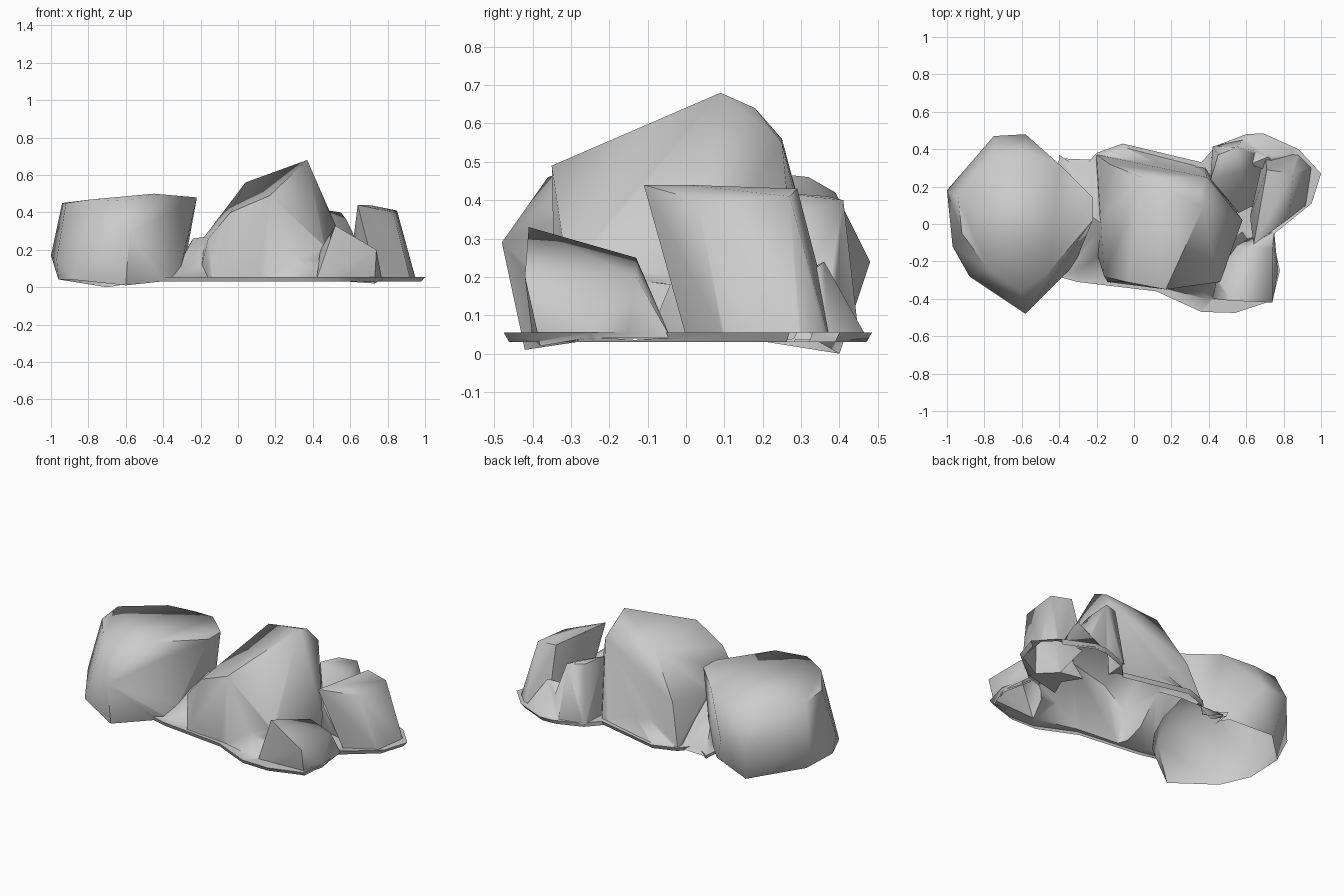
import bpy
import bmesh
from math import radians

cube = bpy.data.objects.get("Cube")
if cube:
    bpy.data.objects.remove(cube, do_unlink=True)

stone = bpy.data.materials.new("light grey stone")
stone.use_nodes = True
grey = (0.6, 0.6, 0.6, 1)
stone.diffuse_color = grey
stone.node_tree.nodes["Principled BSDF"].inputs["Base Color"].default_value = grey


def make_object(name, bm):
    """Turn a bmesh into a stone object."""
    bmesh.ops.recalc_face_normals(bm, faces=bm.faces)
    mesh = bpy.data.meshes.new(name)
    bm.to_mesh(mesh)
    bm.free()
    mesh.materials.append(stone)
    obj = bpy.data.objects.new(name, mesh)
    bpy.context.collection.objects.link(obj)
    return obj


def apron(name, outline, low, high):
    """Thin ground slab with a bevelled rim."""
    bm = bmesh.new()
    top = [bm.verts.new((x, y, high)) for x, y in outline]
    base = [bm.verts.new((x * 0.98, y * 0.97, low)) for x, y in outline]
    bm.faces.new(top)
    bm.faces.new(base)
    for i in range(len(outline)):
        j = (i + 1) % len(outline)
        bm.faces.new((top[i], top[j], base[j], base[i]))
    bmesh.ops.triangulate(bm, faces=[f for f in bm.faces if len(f.verts) > 4])
    return make_object(name, bm)


def add_rock(cluster, name, corners, foot, ground=0.04):
    """Fuse a boulder, spanned by its corners and its flat foot outline, to the cluster."""
    bm = bmesh.new()
    for corner in corners:
        bm.verts.new(corner)
    for x, y in foot:
        bm.verts.new((x, y, ground))
    hull = bmesh.ops.convex_hull(bm, input=bm.verts)
    loose = set(hull["geom_interior"] + hull["geom_unused"])
    bmesh.ops.delete(bm, geom=[v for v in loose if isinstance(v, bmesh.types.BMVert)],
                     context="VERTS")
    boulder = make_object(name, bm)
    fuse = cluster.modifiers.new(name, "BOOLEAN")
    fuse.operation = "UNION"
    fuse.solver = "EXACT"
    fuse.object = boulder
    bpy.ops.object.modifier_apply(modifier=fuse.name)
    bpy.data.objects.remove(boulder, do_unlink=True)


# Low ground apron tying the group together
apron_outline = [
    (-.45, -.27), (-.3, -.31), (.12, -.36), (.36, -.47), (.54, -.475), (.74, -.41),
    (.78, -.25), (.74, -.06), (.95, .11), (1, .27), (.88, .4), (.69, .485), (.6, .48),
    (.44, .42), (.36, .33), (-.06, .43), (-.2, .38), (-.28, .29), (-.4, .37)]
cluster = apron("rock_cluster", apron_outline, .03, .055)
bpy.ops.object.select_all(action="DESELECT")
cluster.select_set(True)
bpy.context.view_layer.objects.active = cluster

# Big rounded boulder at the -x end
round_corners = [
    (-.94, .14, .45), (-.92, -.05, .45), (-.78, -.24, .47), (-.6, -.36, .46),
    (-.45, -.25, .5), (-.22, .02, .48), (-.22, .14, .48), (-.4, .32, .46),
    (-.58, .39, .42), (-.75, .37, .42), (-1, .18, .17), (-.75, .47, .24),
    (-.58, .48, .24), (-.58, -.48, .29), (-.82, -.28, .2), (-.97, -.12, .15),
    (-.6, -.42, .01), (-.7, .4, 0)]
round_foot = [(-.95, .15), (-.96, -.1), (-.88, -.28), (-.32, -.22), (-.3, .18), (-.45, .33)]
add_rock(cluster, "round_boulder", round_corners, round_foot)

# Tall leaning boulder in the middle
tall_corners = [
    (.37, .09, .68), (.36, .18, .64), (.04, .25, .56), (.39, .25, .55), (.17, -.35, .49),
    (-.04, -.31, .4), (-.13, .32, .3), (-.16, -.28, .26), (-.18, .05, .27),
    (.46, -.31, .22), (.58, .02, .2)]
tall_foot = [(-.2, .37), (-.21, -.12), (-.14, -.31), (.17, -.34), (.42, -.3), (.56, .02),
             (.38, .3)]
add_rock(cluster, "tall_boulder", tall_corners, tall_foot, .05)

# Back boulder beside the tall one
back_corners = [(.41, .24, .42), (.45, .37, .41), (.55, .41, .4), (.58, .28, .36),
                (.61, .22, .3), (.56, .06, .24)]
back_foot = [(.42, .415), (.58, .45), (.7, .38), (.64, .1), (.4, .15)]
add_rock(cluster, "back_boulder", back_corners, back_foot, .05)

# Upright boulder at the +x end
upright_corners = [(.64, -.11, .44), (.7, 0, .44), (.71, .29, .43), (.85, .27, .41),
                   (.83, .03, .4), (.62, .04, .28)]
upright_foot = [(.74, 0), (.92, .1), (.95, .3), (.88, .37), (.7, .39), (.64, .1)]
add_rock(cluster, "upright_boulder", upright_corners, upright_foot, .045)

# Small boulder at the front
front_corners = [(.52, -.41, .33), (.74, -.42, .2), (.6, -.13, .25), (.74, -.13, .2),
                 (.44, -.3, .2), (.73, -.38, .02)]
front_foot = [(.42, -.4), (.77, -.25), (.75, -.04), (.5, -.1)]
add_rock(cluster, "front_boulder", front_corners, front_foot, .042)

# Sloping rubble that fills the gaps between boulders
add_rock(cluster, "saddle_rubble", [(-.17, 0, .27), (-.24, .05, .26)],
         [(-.38, .35), (-.27, .28), (-.14, .34), (-.36, -.28), (-.16, -.27)], .038)
add_rock(cluster, "rear_rubble", [(.1, .26, .26), (.35, .2, .26), (0, .2, .25)],
         [(-.19, .375), (-.06, .42), (.33, .32)], .037)
add_rock(cluster, "corner_rubble", [(.62, .32, .22), (.72, .36, .24), (.8, .25, .15)],
         [(.45, .41), (.6, .47), (.69, .475), (.86, .39)], .036)
add_rock(cluster, "front_rubble", [(.25, -.28, .22), (.46, -.2, .2), (.58, -.04, .18)],
         [(.15, -.35), (.42, -.42), (.62, -.1)], .035)

# Open the underside so the group is a hollow shell
bm = bmesh.new()
bm.from_mesh(cluster.data)
bmesh.ops.remove_doubles(bm, verts=bm.verts, dist=0.002)
bm.normal_update()
under = [f for f in bm.faces if f.normal.z < -0.6 and f.calc_center_median().z < 0.08]
bmesh.ops.delete(bm, geom=under, context="FACES")
bm.to_mesh(cluster.data)
bm.free()
bpy.ops.object.shade_smooth_by_angle(angle=radians(62))
